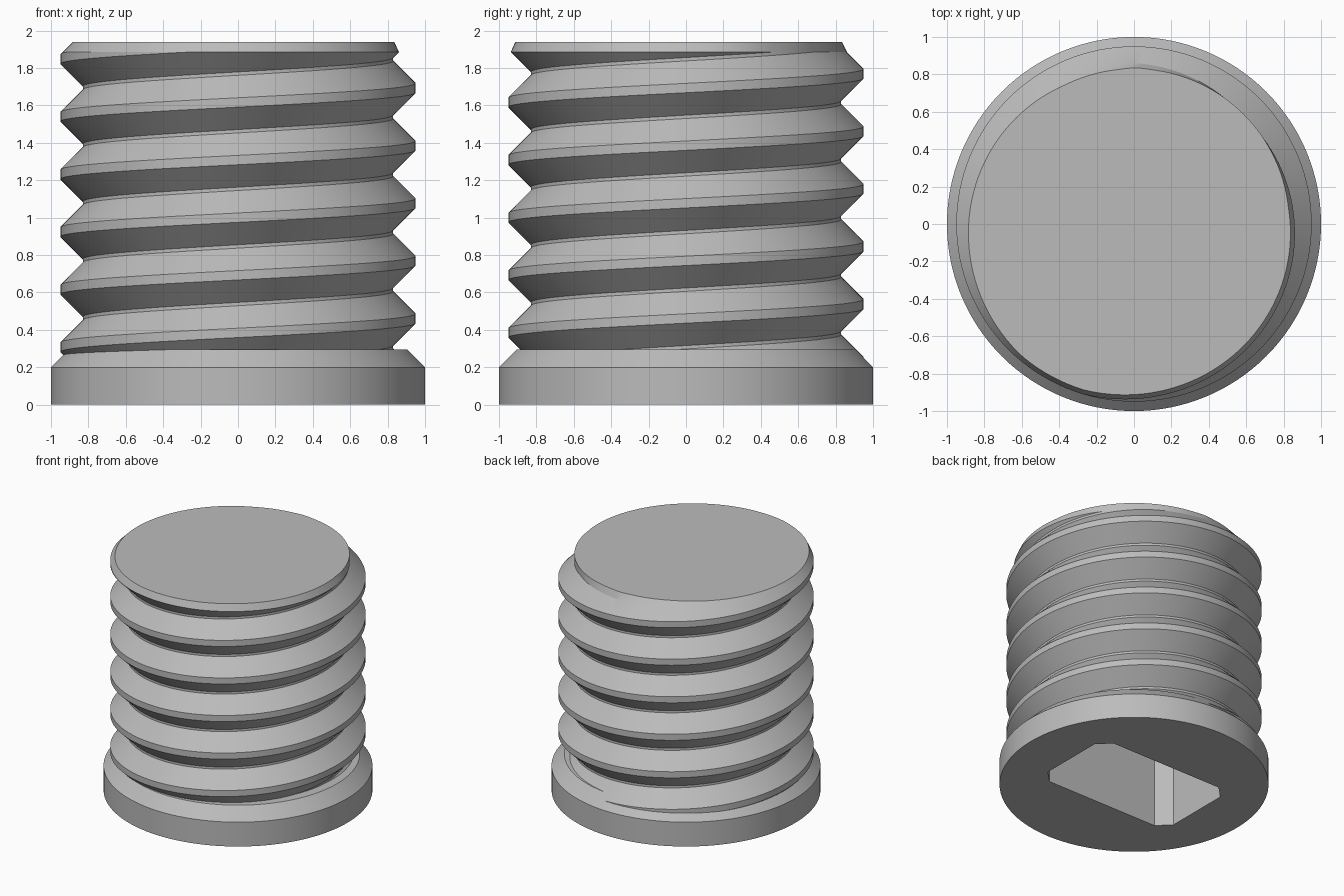
import bpy, bmesh, math
from mathutils import Vector

cube = bpy.data.objects.get("Cube")
if cube:
    bpy.data.objects.remove(cube, do_unlink=True)

SEGMENTS = 128
PITCH, START = 0.308, 0.153          # rise per turn, crest height at angle 0
CREST, ROOT, LAND = 0.95, 0.83, 0.025  # radii and half width of the crest
BOTTOM, TAPER, TOP = 0.25, 1.885, 1.938

grey = bpy.data.materials.new("plain_grey")
grey.use_nodes = True
colour = (0.5, 0.5, 0.5, 1)
grey.diffuse_color = colour
grey.node_tree.nodes["Principled BSDF"].inputs["Base Color"].default_value = colour


def make_object(name, bm):
    bmesh.ops.recalc_face_normals(bm, faces=bm.faces)
    mesh = bpy.data.meshes.new(name)
    bm.to_mesh(mesh)
    bm.free()
    mesh.materials.append(grey)
    obj = bpy.data.objects.new(name, mesh)
    bpy.context.collection.objects.link(obj)
    return obj


def thread_radius(angle, z):
    offset = z - START - PITCH * angle / math.tau
    distance = abs((offset + PITCH / 2) % PITCH - PITCH / 2)
    return min(CREST, max(ROOT, CREST + LAND - distance))


def cut_at(bm, height, direction):
    """Trim the mesh beyond a level plane and return the rim edges."""
    geom = bm.verts[:] + bm.edges[:] + bm.faces[:]
    cut = bmesh.ops.bisect_plane(bm, geom=geom, dist=1e-6, plane_co=(0, 0, height),
                                 plane_no=(0, 0, direction), clear_outer=True)
    return [e for e in cut["geom_cut"] if isinstance(e, bmesh.types.BMEdge)]


# Threaded shaft: a helical profile stacked over many turns, then trimmed level
bm = bmesh.new()
flank = LAND + CREST - ROOT
profile = [(-LAND, CREST), (LAND, CREST), (flank, ROOT), (PITCH - flank, ROOT)]
columns = []
for i in range(SEGMENTS + 1):
    angle = math.tau * i / SEGMENTS
    columns.append([
        bm.verts.new((r * math.cos(angle), r * math.sin(angle),
                      START + PITCH * (turn + i / SEGMENTS) + dz))
        for turn in range(-2, 8) for dz, r in profile])
for a, b in zip(columns, columns[1:]):
    for j in range(len(a) - 1):
        bm.faces.new((a[j], b[j], b[j + 1], a[j + 1]))
bmesh.ops.remove_doubles(bm, verts=bm.verts, dist=1e-5)
bmesh.ops.contextual_create(bm, geom=cut_at(bm, BOTTOM, -1))

# Slightly tapered lead at the top of the shaft
rim = cut_at(bm, TAPER, 1)
extruded = bmesh.ops.extrude_edge_only(bm, edges=rim)["geom"]
for v in [g for g in extruded if isinstance(g, bmesh.types.BMVert)]:
    angle = math.atan2(v.co.y, v.co.x)
    lead = math.hypot(v.co.x, v.co.y) - 0.45 * (TOP - TAPER)
    r = max(ROOT, min(lead, thread_radius(angle, TOP)))
    v.co = Vector((r * math.cos(angle), r * math.sin(angle), TOP))
bmesh.ops.contextual_create(
    bm, geom=[g for g in extruded if isinstance(g, bmesh.types.BMEdge)])
shaft = make_object("threaded_shaft", bm)

# Chamfered collar at the base
bm = bmesh.new()
outline = [(1, 0), (1, 0.2), (0.905, 0.295)]
rings = []
for r, z in outline:
    rings.append([bm.verts.new((r * math.cos(math.tau * i / SEGMENTS),
                                r * math.sin(math.tau * i / SEGMENTS), z))
                  for i in range(SEGMENTS)])
for low, high in zip(rings, rings[1:]):
    for i in range(SEGMENTS):
        k = (i + 1) % SEGMENTS
        bm.faces.new((low[i], low[k], high[k], high[i]))
bm.faces.new(rings[0])
bm.faces.new(rings[-1])
collar = make_object("base_collar", bm)

# Chamfered rectangular socket, open at the bottom
bm = bmesh.new()
hx, hy, c = 0.61, 0.37, 0.1
corners = [(hx, hy - c), (hx - c, hy)]
half = corners + [(-x, y) for x, y in reversed(corners)]
loop = half + [(-x, -y) for x, y in half]
base = bm.faces.new([bm.verts.new((x, y, -0.1)) for x, y in loop])
up = bmesh.ops.extrude_face_region(bm, geom=[base])["geom"]
bmesh.ops.translate(bm, verts=[g for g in up if isinstance(g, bmesh.types.BMVert)],
                    vec=(0, 0, 1.1))
cutter = make_object("socket_cutter", bm)
cutter.hide_render = True

# Cut the socket and shade the curved walls smoothly
for obj in (shaft, collar):
    bpy.ops.object.select_all(action="DESELECT")
    obj.select_set(True)
    bpy.context.view_layer.objects.active = obj
    cut = obj.modifiers.new("socket", "BOOLEAN")
    cut.operation, cut.solver, cut.object = "DIFFERENCE", "EXACT", cutter
    bpy.ops.object.modifier_apply(modifier=cut.name)
    bpy.ops.object.shade_smooth_by_angle(angle=math.radians(18))
bpy.data.objects.remove(cutter, do_unlink=True)
